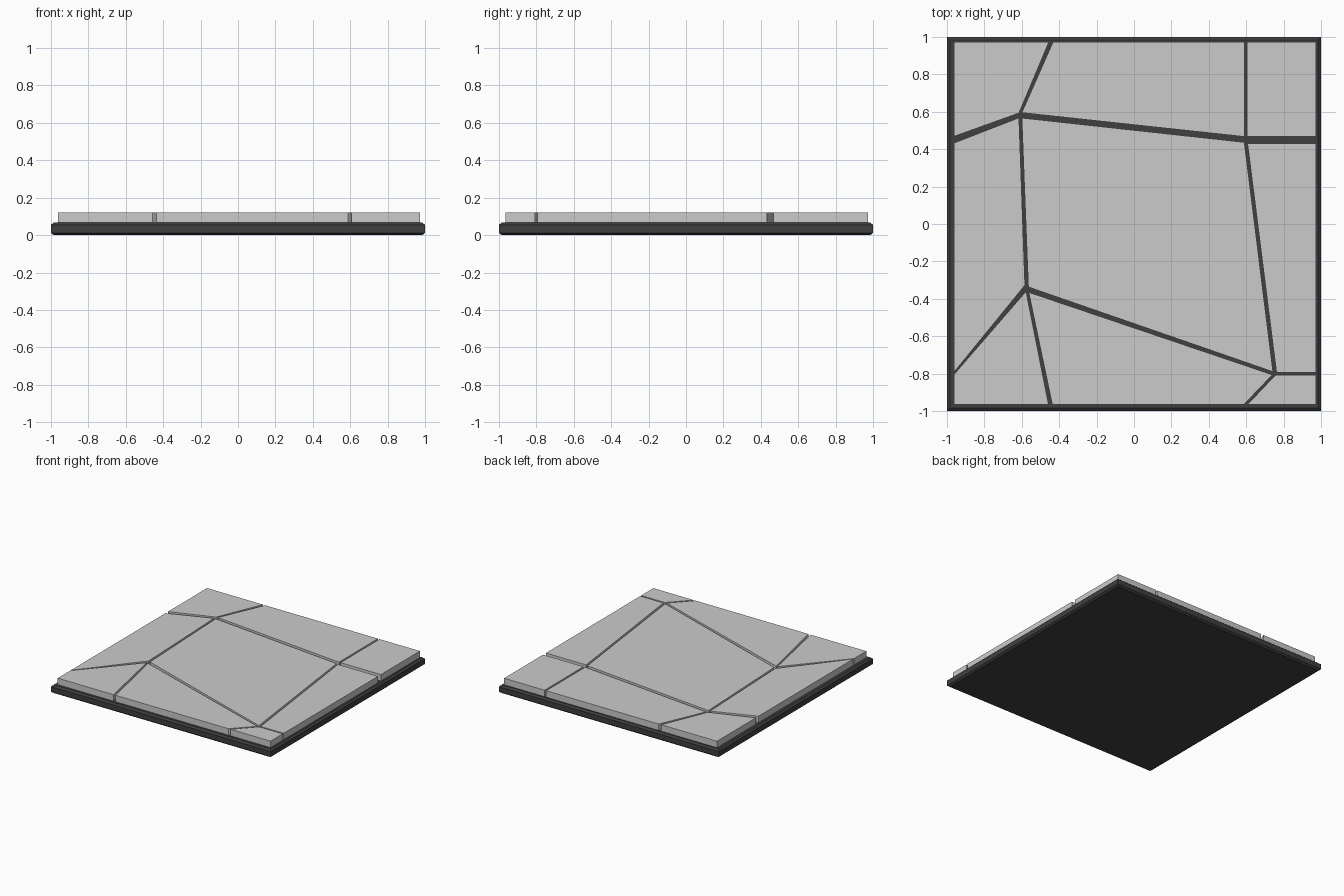
import bpy, bmesh

if "Cube" in bpy.data.objects:
    bpy.data.objects.remove(bpy.data.objects["Cube"])


def prism(name, rings):
    """Closed solid lofted through matching rings of points, bottom to top."""
    bm = bmesh.new()
    loops = [[bm.verts.new(p) for p in ring] for ring in rings]
    n = len(loops[0])
    bm.faces.new(loops[0][::-1])
    bm.faces.new(loops[-1])
    for lo, hi in zip(loops, loops[1:]):
        for i in range(n):
            j = (i + 1) % n
            bm.faces.new((lo[i], lo[j], hi[j], hi[i]))
    bmesh.ops.recalc_face_normals(bm, faces=bm.faces)
    mesh = bpy.data.meshes.new(name)
    bm.to_mesh(mesh)
    bm.free()
    obj = bpy.data.objects.new(name, mesh)
    bpy.context.collection.objects.link(obj)
    return obj


# Dark base slab with chamfered top and bottom rims
dark = bpy.data.materials.new("dark_grout")
dark.diffuse_color = (0.05, 0.05, 0.05, 1)
dark.use_nodes = True
dark.node_tree.nodes["Principled BSDF"].inputs["Base Color"].default_value = dark.diffuse_color
profile = [(0.985, 0), (1, 0.012), (1, 0.055), (0.985, 0.067)]
square = [(-1, -1), (1, -1), (1, 1), (-1, 1)]
base = prism("base_slab", [[(x * r, y * r, z) for x, y in square] for r, z in profile])
base.data.materials.append(dark)

# Irregular paving stones separated by thin gaps
L, R, B, T = -0.963, 0.972, -0.965, 0.973
stones = {
    "back_left": [(L, T), (-0.455, T), (-0.615, 0.593), (L, 0.468)],
    "back_middle": [(-0.433, T), (0.59, T), (0.59, 0.467), (-0.6, 0.595)],
    "back_right": [(0.605, T), (R, T), (R, 0.467), (0.605, 0.467)],
    "right": [(0.607, 0.43), (R, 0.43), (R, -0.795), (0.762, -0.795)],
    "centre": [(-0.6, 0.567), (0.59, 0.437), (0.743, -0.79), (-0.565, -0.337)],
    "left": [(L, 0.433), (-0.615, 0.568), (-0.583, -0.327), (L, -0.793)],
    "front_left": [(L, -0.805), (-0.577, -0.36), (-0.457, B), (L, B)],
    "front_middle": [(-0.563, -0.365), (0.74, -0.806), (0.588, B), (-0.437, B)],
    "front_right": [(0.757, -0.807), (R, -0.807), (R, B), (0.607, B)],
}
for name, pts in stones.items():
    prism("stone_" + name, [[(x, y, z) for x, y in pts] for z in (0.067, 0.12)])
